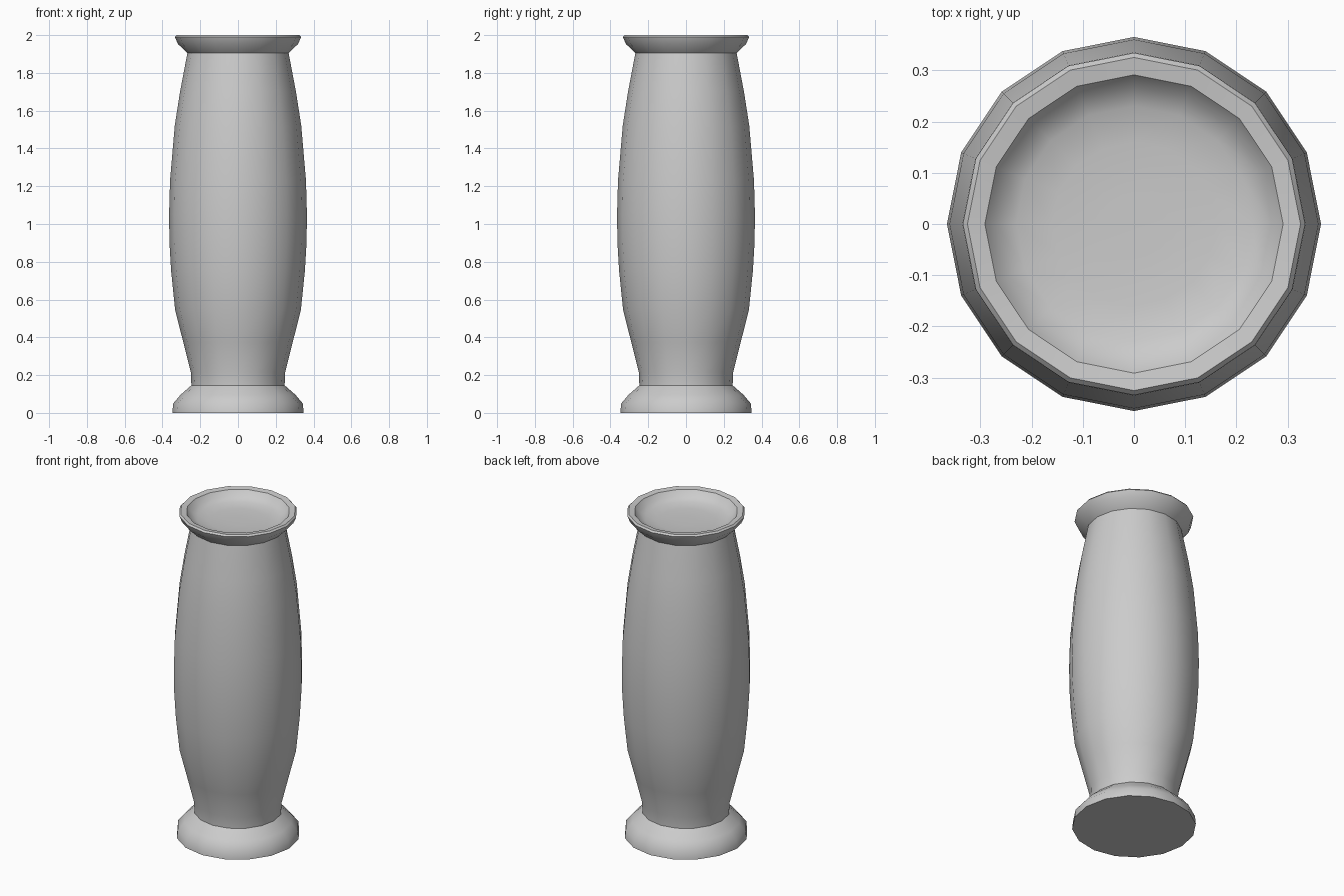
import bpy, bmesh
from math import cos, sin, pi, radians

if "Cube" in bpy.data.objects:
    bpy.data.objects.remove(bpy.data.objects["Cube"])

SIDES = 16


def lathe(name, profile, cap_first=False, cap_last=False):
    """Revolve (radius, z) points around z; profile runs bottom outside to top inside."""
    bm = bmesh.new()
    rings = [[bm.verts.new((r * cos(2 * pi * i / SIDES), r * sin(2 * pi * i / SIDES), z))
              for i in range(SIDES)] for r, z in profile]
    for a, b in zip(rings, rings[1:]):
        for i in range(SIDES):
            j = (i + 1) % SIDES
            bm.faces.new((a[i], a[j], b[j], b[i]))
    if cap_first:
        bm.faces.new(rings[0][::-1])
    if cap_last:
        bm.faces.new(rings[-1])
    mesh = bpy.data.meshes.new(name)
    bm.to_mesh(mesh)
    bm.free()
    ob = bpy.data.objects.new(name, mesh)
    bpy.context.collection.objects.link(ob)
    bpy.ops.object.select_all(action='DESELECT')
    ob.select_set(True)
    bpy.context.view_layer.objects.active = ob
    bpy.ops.object.shade_smooth_by_angle(angle=radians(40))
    return ob


# Flared foot with a flat underside
lathe("vase_foot", [(0.348, 0), (0.343, 0.05), (0.305, 0.095), (0.247, 0.146)],
      cap_first=True)

# Bulging body
lathe("vase_body", [(0.247, 0.146), (0.25, 0.215), (0.29, 0.375), (0.333, 0.545),
                    (0.354, 0.75), (0.363, 0.9), (0.365, 1.05), (0.36, 1.23),
                    (0.335, 1.52), (0.307, 1.7), (0.268, 1.905)])

# Flared rim with a shallow dished top
lathe("vase_rim", [(0.268, 1.905), (0.318, 1.953), (0.334, 1.99), (0.325, 2.0),
                   (0.291, 1.995), (0.268, 1.965), (0.23, 1.947), (0.16, 1.938),
                   (0.06, 1.936)], cap_last=True)
